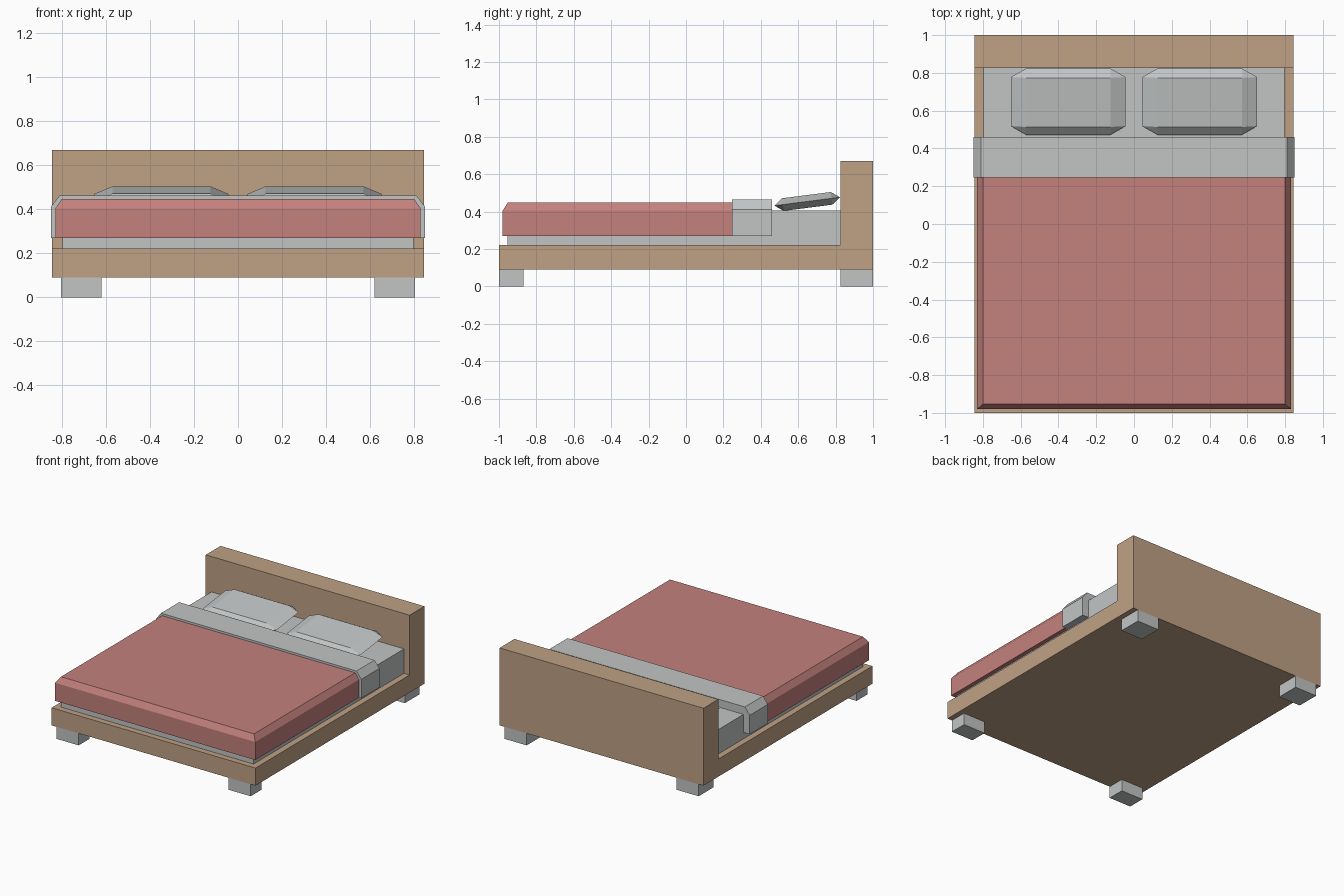
import bpy, bmesh, math
from mathutils import Matrix, Vector

cube = bpy.data.objects.get("Cube")
if cube:
    bpy.data.objects.remove(cube, do_unlink=True)


def material(name, rgb):
    mat = bpy.data.materials.new(name)
    mat.use_nodes = True
    colour = (*rgb, 1.0)
    mat.diffuse_color = colour
    mat.node_tree.nodes["Principled BSDF"].inputs["Base Color"].default_value = colour
    return mat


wood = material("tan wood", (0.52, 0.355, 0.235))
grey = material("light grey", (0.54, 0.56, 0.56))
red = material("dusty red", (0.55, 0.22, 0.205))


def add_object(name, bm, mat):
    bmesh.ops.recalc_face_normals(bm, faces=bm.faces[:])
    mesh = bpy.data.meshes.new(name)
    bm.to_mesh(mesh)
    bm.free()
    mesh.materials.append(mat)
    obj = bpy.data.objects.new(name, mesh)
    bpy.context.collection.objects.link(obj)
    return obj


def hull(name, rects, mat):
    """Convex solid wrapped around flat rectangles (x0, x1, y0, y1, z)."""
    bm = bmesh.new()
    for x0, x1, y0, y1, z in rects:
        for x in {x0, x1}:
            for y in {y0, y1}:
                bm.verts.new((x, y, z))
    bmesh.ops.convex_hull(bm, input=bm.verts[:])
    bmesh.ops.dissolve_limit(bm, angle_limit=math.radians(1),
                             verts=bm.verts[:], edges=bm.edges[:])
    return add_object(name, bm, mat)


def box(name, x0, x1, y0, y1, z0, z1, mat):
    return hull(name, [(x0, x1, y0, y1, z0), (x0, x1, y0, y1, z1)], mat)


# Frame and headboard: one L-shaped side profile extruded across the width
W = 0.845
bm = bmesh.new()
profile = [(-1, 0.09), (1, 0.09), (1, 0.67), (0.825, 0.67), (0.825, 0.222), (-1, 0.222)]
face = bm.faces.new([bm.verts.new((-W, y, z)) for y, z in profile])
side = bmesh.ops.extrude_face_region(bm, geom=[face])
bmesh.ops.translate(bm, vec=Vector((2 * W, 0, 0)),
                    verts=[g for g in side["geom"] if isinstance(g, bmesh.types.BMVert)])
add_object("bed_frame_and_headboard", bm, wood)

# Feet
for sx, lr in ((1, "left"), (-1, "right")):
    box("front_foot_" + lr, sx * 0.62, sx * 0.805, -1, -0.87, 0, 0.09, grey)
    box("back_foot_" + lr, sx * 0.62, sx * 0.805, 0.825, 1, 0, 0.09, grey)

# Mattress
box("mattress", -0.798, 0.798, -0.955, 0.825, 0.222, 0.405, grey)

# Blanket, chamfered along the sides and the front
hull("blanket", [(-0.83, 0.83, -0.98, 0.245, 0.27),
                 (-0.83, 0.83, -0.98, 0.245, 0.405),
                 (-0.80, 0.80, -0.953, 0.245, 0.448)], red)

# Folded sheet, chamfered along the sides
hull("folded_sheet", [(-0.85, 0.85, 0.245, 0.46, 0.27),
                      (-0.85, 0.85, 0.245, 0.46, 0.412),
                      (-0.81, 0.81, 0.245, 0.46, 0.464)], grey)

# Pillows: wide middle outline with smaller faces above and below, leaning back
HX, HY, IX, IY, T = 0.304, 0.177, 0.223, 0.131, 0.034
for sx, lr in ((1, "left"), (-1, "right")):
    pillow = hull("pillow_" + lr, [(-IX, IX, -IY, IY, -T), (-IX, IX, -IY, IY, T),
                                   (-HX, HX, -IY, IY, 0), (-IX, IX, -HY, HY, 0)], grey)
    pillow.data.transform(Matrix.Translation((sx * 0.348, 0.648, 0.454))
                          @ Matrix.Rotation(math.radians(7.3), 4, "X"))
